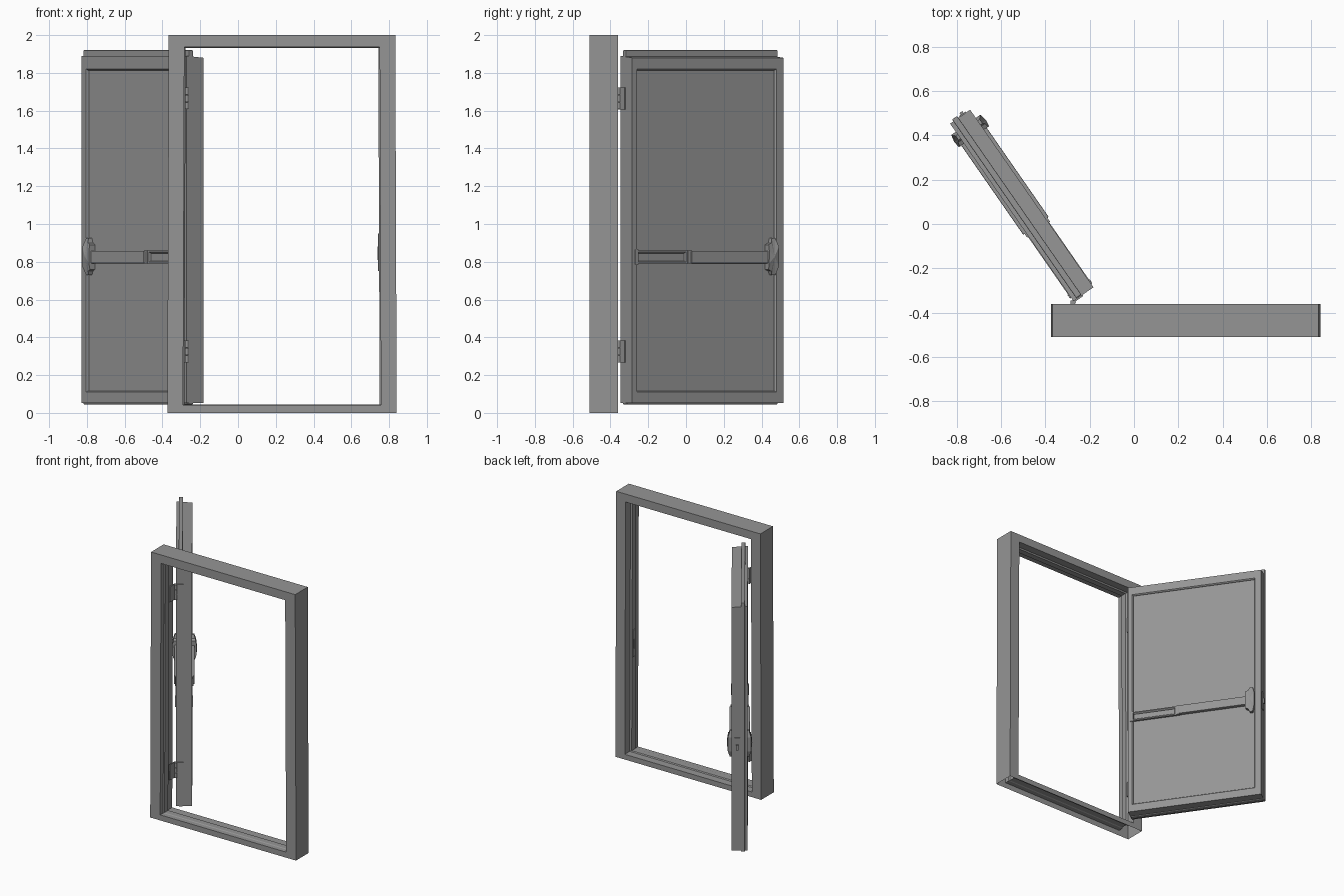
import bpy, bmesh, math
from mathutils import Vector

if "Cube" in bpy.data.objects:
    bpy.data.objects.remove(bpy.data.objects["Cube"])

grey = bpy.data.materials.new("plain_grey")
grey.use_nodes = True
tone = (0.3, 0.3, 0.3, 1)
grey.diffuse_color = tone
grey.node_tree.nodes["Principled BSDF"].inputs["Base Color"].default_value = tone

# Door space: x runs through the thickness, y from hinge to latch
HINGE = (-0.273, -0.348, 0)
SWING = math.radians(34.8)
THICK = 0.11
LENGTH = 0.975


def finish(name, bm, on_door=True, recalc=True):
    if recalc:
        bmesh.ops.recalc_face_normals(bm, faces=bm.faces)
    mesh = bpy.data.meshes.new(name)
    bm.to_mesh(mesh)
    bm.free()
    obj = bpy.data.objects.new(name, mesh)
    bpy.context.collection.objects.link(obj)
    mesh.materials.append(grey)
    if on_door:
        obj.location = HINGE
        obj.rotation_euler.z = SWING
    return obj


def box_mesh(xs, ys, zs):
    bm = bmesh.new()
    bmesh.ops.create_cube(bm, size=1)
    for v in bm.verts:
        v.co = Vector(r[0] if c < 0 else r[1] for c, r in zip(v.co, (xs, ys, zs)))
    return bm


def box(name, xs, ys, zs, on_door=True, bevel=0):
    obj = finish(name, box_mesh(xs, ys, zs), on_door)
    if bevel:
        mod = obj.modifiers.new("bevel", 'BEVEL')
        mod.width = bevel
        mod.segments = 2
    return obj


def recess(bm, face, ys, zs, depth):
    """Sink a rectangular panel into a face that looks along the thickness."""
    bm.normal_update()
    bmesh.ops.inset_region(bm, faces=[face], thickness=0.005)
    cy, cz = face.calc_center_median().yz
    for v in face.verts:
        v.co.y = ys[0] if v.co.y < cy else ys[1]
        v.co.z = zs[0] if v.co.z < cz else zs[1]
    for step in (0.008, 0.002):
        bmesh.ops.inset_region(bm, faces=[face], thickness=step, depth=-depth / 2)


# Frame: rebated profile (inset, y) carried around four corners, open underneath
profile = [(0, -0.36), (0, -0.51), (0.083, -0.51), (0.083, -0.475), (0.09, -0.468),
           (0.09, -0.425), (0.078, -0.418), (0.078, -0.36)]
bm = bmesh.new()
rings = []
for side, top in ((-1, 0), (1, 0), (1, 1), (-1, 1)):
    ring = []
    for inset, y in profile:
        half = (0.6 if top else 0.607) - inset
        z = 2 - inset * 0.77 if top else inset * 0.5
        ring.append(bm.verts.new((0.233 + side * half, y, z)))
    rings.append(ring)
for i in range(4):
    a, b = rings[i], rings[(i + 1) % 4]
    for j in range(len(profile)):
        if i == 0 and j == 0:
            continue
        k = (j + 1) % len(profile)
        bm.faces.new((a[j], a[k], b[k], b[j]))
finish("door_frame", bm, on_door=False)

# Strike plate on the latch jamb
box("strike_plate", (0.741, 0.748), (-0.46, -0.43), (0.75, 0.95), on_door=False)
box("strike_slot", (0.738, 0.745), (-0.45, -0.44), (0.81, 0.88), on_door=False)

# Door leaf with sunken panels on both broad sides
bm = box_mesh((0, THICK), (0, LENGTH), (0.052, 1.89))
for v in bm.verts:
    if v.co.x > 0 and v.co.z > 1:
        v.co.z -= 0.01
bm.normal_update()
for sign in (-1, 1):
    panel = max(bm.faces, key=lambda f: f.normal.x * sign * f.calc_area())
    recess(bm, panel, (0.03, 0.93), (0.11, 1.82), 0.012)
finish("door_leaf", bm)

# Thin flange standing proud around the leaf edge
box("edge_flange", (0.018, 0.046), (0.004, LENGTH + 0.01), (0.045, 1.92), bevel=0.004)

# Latch in the free edge
box("latch_plate", (0.052, 0.088), (0.97, 0.98), (0.76, 0.9))
box("latch_bolt", (0.062, 0.078), (0.97, 0.99), (0.81, 0.85))

# Push bar hardware, mirrored on both sides
head_outline = [(0.865, 0.79), (0.865, 0.76), (0.885, 0.75), (0.893, 0.73), (0.915, 0.73),
                (0.93, 0.775), (0.93, 0.88), (0.915, 0.925), (0.893, 0.925),
                (0.885, 0.9), (0.865, 0.89), (0.865, 0.86)]
for label, sign in (("front", -1), ("back", 1)):
    def out(d):
        return THICK + d if sign > 0 else -d

    def span(a, b):
        return tuple(sorted((out(a), out(b))))

    # Hollowed rail at the hinge end
    bm = box_mesh(span(-0.014, 0.003), (0.025, 0.36), (0.79, 0.86))
    bm.normal_update()
    face = max(bm.faces, key=lambda f: f.normal.x * sign)
    recess(bm, face, (0.035, 0.345), (0.798, 0.852), 0.01)
    finish(label + "_bar_rail", bm)
    box(label + "_bar_end_cap", span(-0.014, 0.006), (0.018, 0.04), (0.785, 0.865), bevel=0.003)

    # Raised push pad
    box(label + "_push_pad", span(-0.014, 0.015), (0.375, 0.875), (0.792, 0.858), bevel=0.004)
    box(label + "_pad_joint", span(-0.014, 0.008), (0.355, 0.38), (0.79, 0.86))

    # Latch head, thinner towards its tips
    bm = bmesh.new()
    low, high = [], []
    for y, z in head_outline:
        rise = 0.03 - 0.02 * (abs(z - 0.827) / 0.1) ** 2
        low.append(bm.verts.new((out(-0.014), y, z)))
        high.append(bm.verts.new((out(rise), y, z)))
    crown = bm.verts.new((out(0.032), 0.897, 0.827))
    bm.faces.new(low)
    n = len(low)
    for i in range(n):
        j = (i + 1) % n
        bm.faces.new((low[i], low[j], high[j], high[i]))
        bm.faces.new((high[i], high[j], crown))
    finish(label + "_latch_head", bm)

# Hinges: a leaf on the door edge, a leaf on the jamb and a knuckle
for label, z in (("lower", 0.325), ("upper", 1.665)):
    box(label + "_hinge_door_leaf", (0, 0.05), (-0.006, 0.002), (z - 0.058, z + 0.058))
    box(label + "_hinge_jamb_leaf", (-0.286, -0.278), (-0.41, -0.345),
        (z - 0.058, z + 0.058), on_door=False)
    for part, dz in (("bottom", -0.039), ("middle", 0), ("top", 0.039)):
        bm = bmesh.new()
        bmesh.ops.create_cone(bm, cap_ends=True, segments=12, radius1=0.01,
                              radius2=0.01, depth=0.036)
        bmesh.ops.translate(bm, verts=bm.verts, vec=(-0.272, -0.352, z + dz))
        knuckle = finish(f"{label}_hinge_{part}_knuckle", bm, on_door=False)
        for f in knuckle.data.polygons:
            f.use_smooth = abs(f.normal.z) < 0.5
